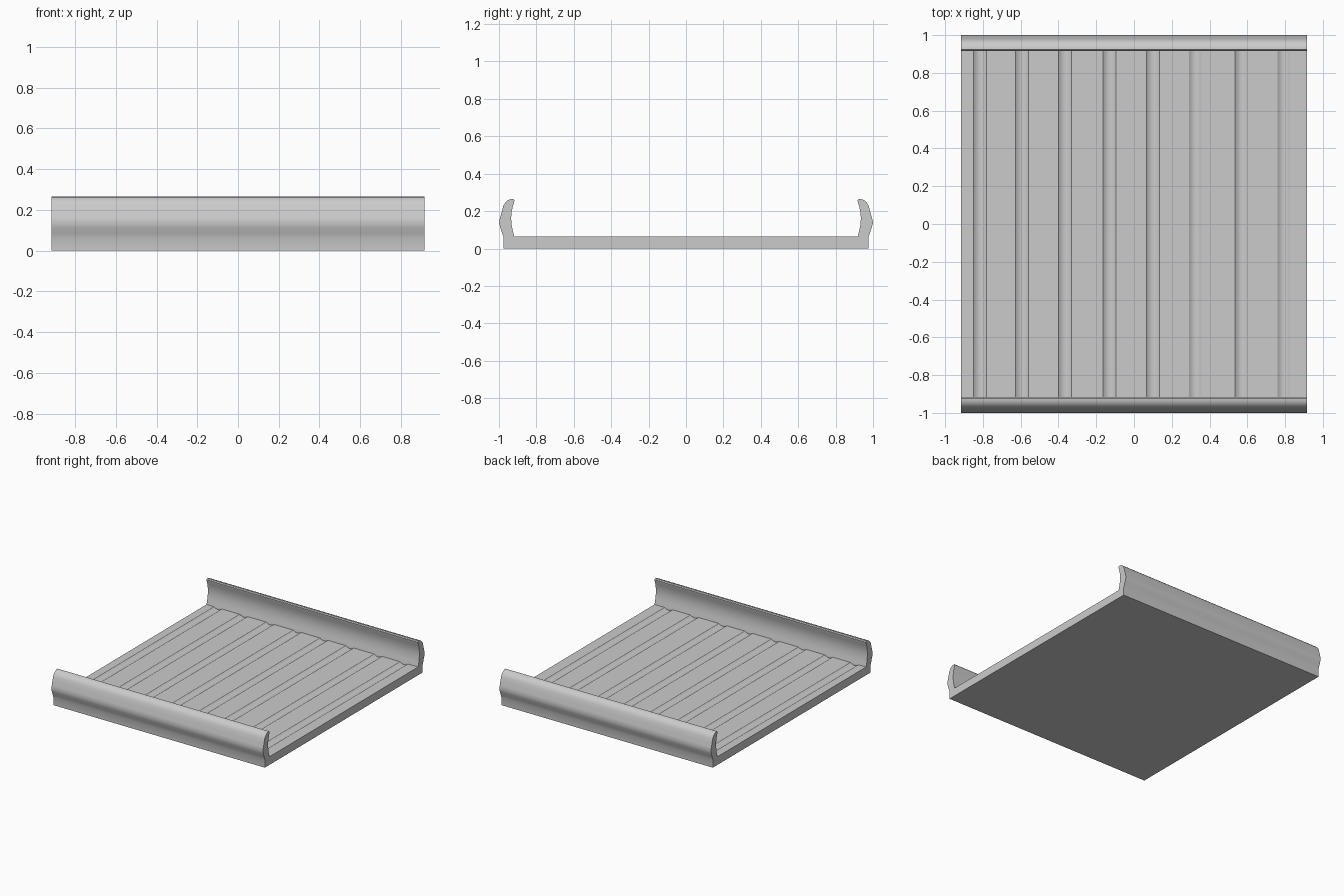
import bpy, bmesh, math
from mathutils import Vector

if "Cube" in bpy.data.objects:
    bpy.data.objects.remove(bpy.data.objects["Cube"])

HALF_X, FLOOR_Z, INNER_Y = 0.915, 0.064, 0.918


def prism(name, points, extrude):
    """Closed solid from a ring of 3D points swept along a vector."""
    bm = bmesh.new()
    face = bm.faces.new([bm.verts.new(p) for p in points])
    swept = bmesh.ops.extrude_face_region(bm, geom=[face])
    moved = [g for g in swept["geom"] if isinstance(g, bmesh.types.BMVert)]
    bmesh.ops.translate(bm, verts=moved, vec=Vector(extrude))
    bmesh.ops.recalc_face_normals(bm, faces=bm.faces)
    mesh = bpy.data.meshes.new(name)
    bm.to_mesh(mesh)
    bm.free()
    obj = bpy.data.objects.new(name, mesh)
    bpy.context.collection.objects.link(obj)
    return obj


# Tray: half profile (y, z) from the underside, round the curled rail, to the floor
half = [(0.975, 0), (0.975, 0.06), (0.984, 0.085), (0.993, 0.112), (1.0, 0.137),
        (0.994, 0.165), (0.986, 0.192), (0.978, 0.225), (0.968, 0.243),
        (0.955, 0.256), (0.938, 0.264), (0.923, 0.265), (0.917, 0.258),
        (0.919, 0.246), (0.927, 0.222), (0.933, 0.19), (0.935, 0.16),
        (0.932, 0.125), (0.926, 0.095), (INNER_Y, FLOOR_Z)]
ring = half + [(-y, z) for y, z in reversed(half)]
tray = prism("grooved_tray", [(-HALF_X, y, z) for y, z in ring], (2 * HALF_X, 0, 0))

# Shallow rounded grooves running across the floor between the rails
WIDTH, DEPTH, STEPS = 0.068, 0.014, 8
for x in (-0.815, -0.593, -0.365, -0.13, 0.101, 0.324, 0.57, 0.793):
    arc = []
    for i in range(STEPS + 1):
        t = 2 * i / STEPS - 1
        arc.append((x + t * WIDTH / 2, -INNER_Y, FLOOR_Z - DEPTH * (1 - t * t)))
    arc += [(x + WIDTH / 2, -INNER_Y, 0.08), (x - WIDTH / 2, -INNER_Y, 0.08)]
    cutter = prism("groove_cutter", arc, (0, 2 * INNER_Y, 0))
    cutter.hide_render = True
    mod = tray.modifiers.new("groove", "BOOLEAN")
    mod.operation, mod.solver, mod.object = "DIFFERENCE", "EXACT", cutter
    bpy.context.view_layer.objects.active = tray
    bpy.ops.object.modifier_apply(modifier=mod.name)
    bpy.data.objects.remove(cutter)

# Smooth rails and grooves, sharp corners
bpy.ops.object.select_all(action="DESELECT")
tray.select_set(True)
bpy.context.view_layer.objects.active = tray
bpy.ops.object.shade_smooth_by_angle(angle=math.radians(32))
